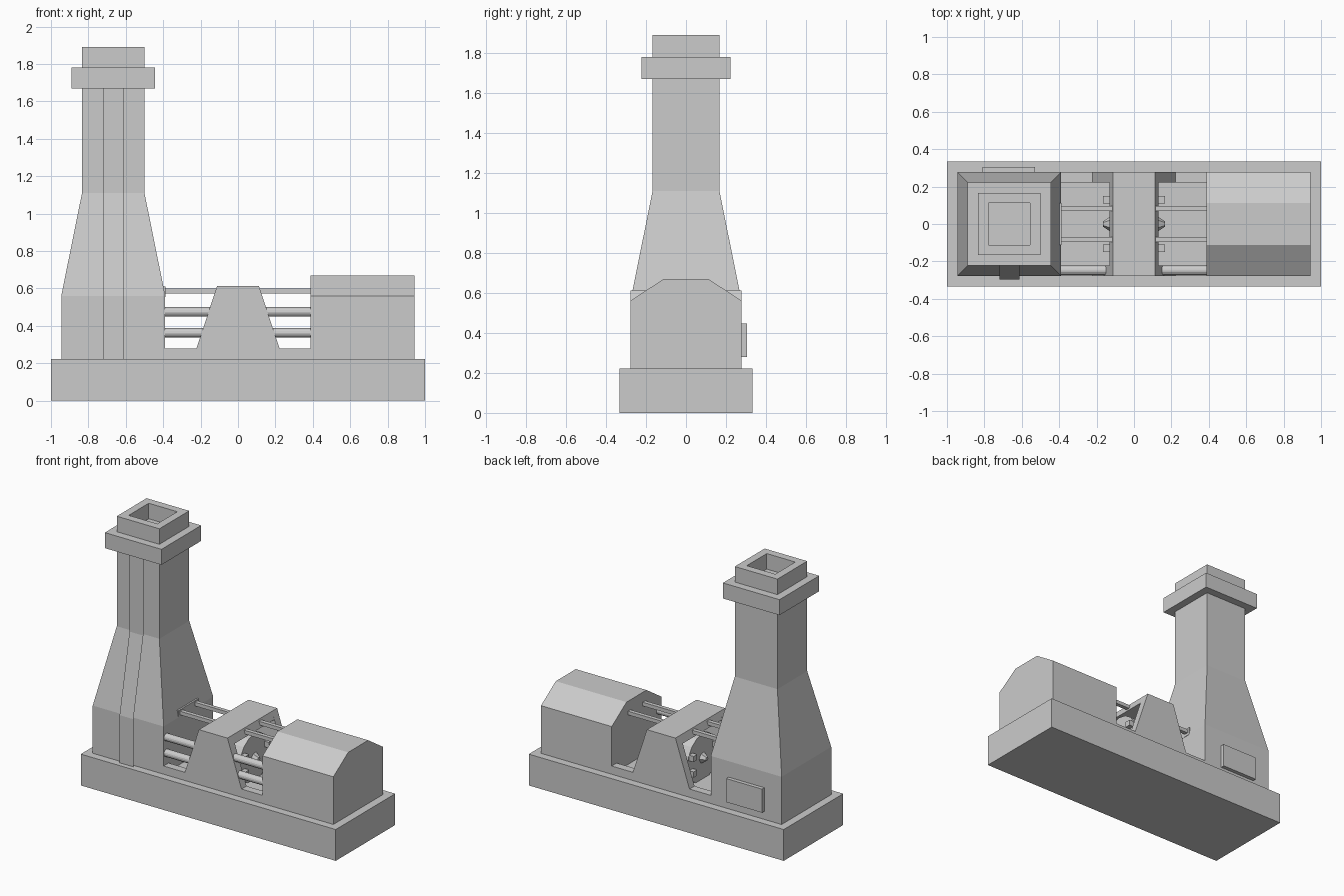
import bpy, bmesh
from math import pi, cos, sin

if "Cube" in bpy.data.objects:
    bpy.data.objects.remove(bpy.data.objects["Cube"])


def make(name, verts, faces, fix=True):
    me = bpy.data.meshes.new(name)
    me.from_pydata(verts, [], faces)
    if fix:
        bm = bmesh.new()
        bm.from_mesh(me)
        bmesh.ops.recalc_face_normals(bm, faces=bm.faces)
        bm.to_mesh(me)
        bm.free()
    ob = bpy.data.objects.new(name, me)
    bpy.context.collection.objects.link(ob)
    return ob


def loft(name, rings, caps=True):
    n = len(rings[0])
    verts = [p for r in rings for p in r]
    faces = [(k * n + i, k * n + (i + 1) % n, (k + 1) * n + (i + 1) % n, (k + 1) * n + i)
             for k in range(len(rings) - 1) for i in range(n)]
    if caps:
        faces += [tuple(range(n)), tuple(range(len(verts) - n, len(verts)))]
    return make(name, verts, faces)


def square(cx, hx, hy, z):
    return [(cx - hx, -hy, z), (cx + hx, -hy, z), (cx + hx, hy, z), (cx - hx, hy, z)]


def box(name, x0, x1, y0, y1, z0, z1):
    return loft(name, [[(x0, y0, z), (x1, y0, z), (x1, y1, z), (x0, y1, z)] for z in (z0, z1)])


def prism_y(name, profile, y0, y1):
    return loft(name, [[(x, y, z) for x, z in profile] for y in (y0, y1)])


def rod_x(name, x0, x1, y, z, r0, r1=None, n=12):
    return loft(name, [[(x, y + r * cos(2 * pi * i / n), z + r * sin(2 * pi * i / n))
                        for i in range(n)] for x, r in ((x0, r0), (x1, r1 or r0))])


# Plinth
box("base", -1, 1, -0.333, 0.333, 0, 0.222)

# Chimney tower with recessed flue, collar and back hatch
cx = -0.667
loft("chimney", [square(cx, hx, hx, z) for hx, z in
                 ((0.278, 0.222), (0.278, 0.56), (0.167, 1.11), (0.167, 1.89),
                  (0.112, 1.89), (0.112, 1.78))])
box("chimney_collar", cx - 0.222, cx + 0.222, -0.222, 0.222, 1.67, 1.78)
box("back_hatch", -0.81, -0.53, 0.27, 0.305, 0.28, 0.447)

# Thin strip following the chimney front
path = [(-0.298, 0.222), (-0.298, 0.56), (-0.187, 1.11), (-0.187, 1.67)]
strip = [(x, y, z) for y, z in path for x in (-0.72, -0.612)]
make("chimney_strip", strip, [(2 * i, 2 * i + 1, 2 * i + 3, 2 * i + 2) for i in range(3)], False)

# Engine house with chamfered roof
house = [(-0.278, 0.222), (0.278, 0.222), (0.278, 0.56), (0.112, 0.67), (-0.112, 0.67), (-0.278, 0.56)]
loft("engine_house", [[(x, y, z) for y, z in house] for x in (0.388, 0.943)])

# Side frames and the bridge between them
half = [(0.39, 0.222), (0.39, 0.28), (0.222, 0.28), (0.112, 0.612)]
frame = half + [(-x, z) for x, z in reversed(half)]
prism_y("front_frame", frame, -0.278, -0.222)
prism_y("back_frame", frame, 0.222, 0.278)
prism_y("bridge", [(-0.13, 0.557), (0.13, 0.557), (0.112, 0.612), (-0.112, 0.612)], -0.23, 0.23)

# Front pipes
for name, z in (("lower_pipe", 0.363), ("upper_pipe", 0.475)):
    rod_x(name, -0.4, 0.4, -0.248, z, 0.026, n=16)

# Upper square rails and their bracket on the tower
for name, y in (("front_rail", -0.083), ("back_rail", 0.083)):
    box(name, -0.4, 0.4, y - 0.014, y + 0.014, 0.574, 0.6)
box("rail_bracket", -0.405, -0.387, -0.112, 0.112, 0.555, 0.61)

# Drum under the bridge, with hub and bolts on both ends
rod_x("drum", -0.13, 0.13, 0, 0.372, 0.17, n=16)
for s, side in ((-1, "left"), (1, "right")):
    rod_x(side + "_hub", s * 0.12, s * 0.165, 0, 0.372, 0.045, 0.015, n=6)
    for i in range(4):
        y = 0.13 * (1 if i % 2 else -1)
        z = 0.372 + 0.055 * (1 if i > 1 else -1)
        box(side + "_bolt", s * 0.12, s * 0.165, y - 0.02, y + 0.02, z - 0.02, z + 0.02)
